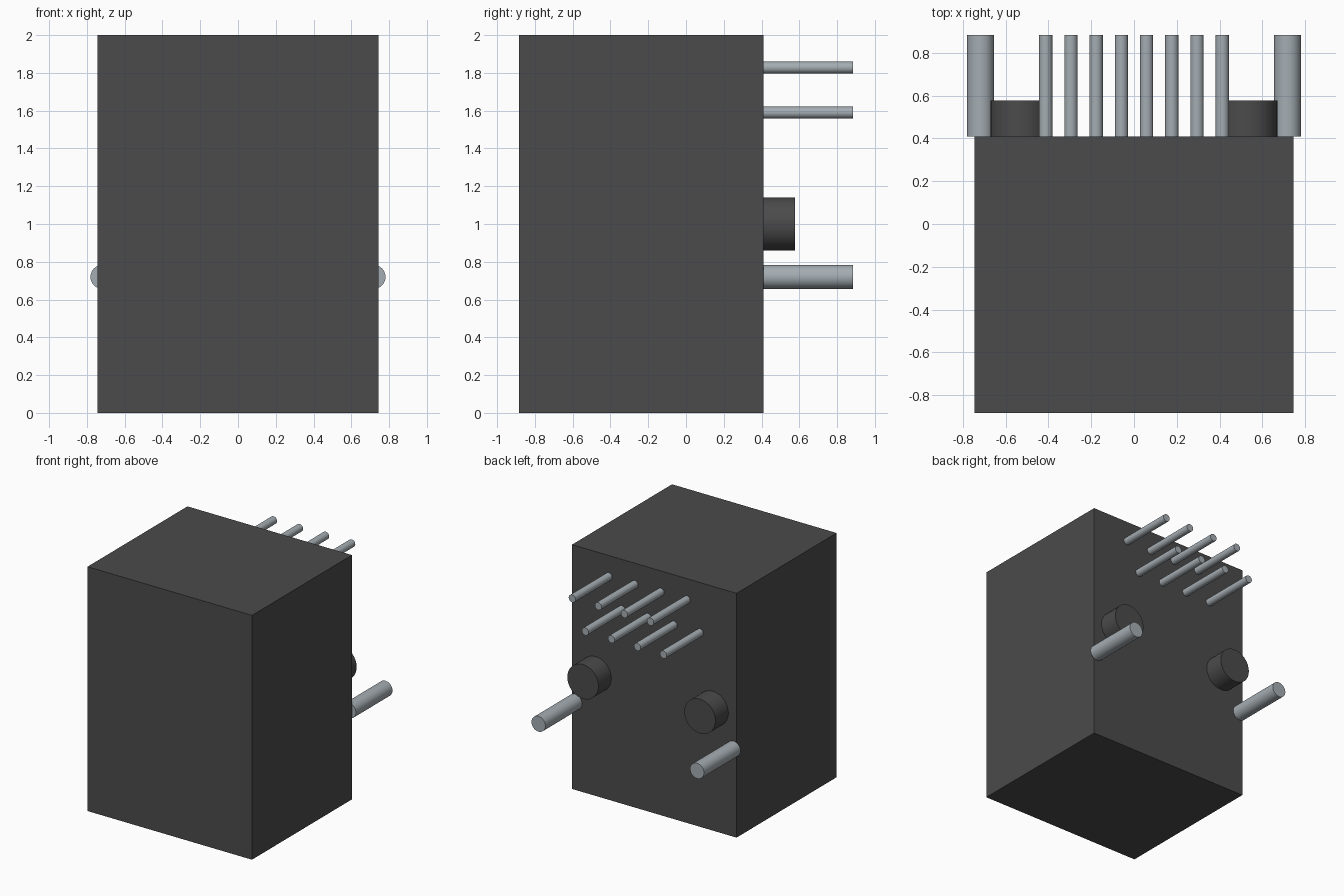
import bpy, math

cube = bpy.data.objects.get("Cube")
if cube:
    bpy.data.objects.remove(cube, do_unlink=True)


def make_material(name, rgb):
    mat = bpy.data.materials.new(name)
    mat.use_nodes = True
    color = (*rgb, 1.0)
    mat.diffuse_color = color
    mat.node_tree.nodes["Principled BSDF"].inputs["Base Color"].default_value = color
    return mat


plastic = make_material("dark grey plastic", (0.07, 0.07, 0.07))
metal = make_material("pale steel", (0.376, 0.42, 0.451))

FRONT, BACK, PIN_END = -0.883, 0.41, 0.883


def rod(name, x, z, radius, end, mat):
    """Round rod running straight back from the housing's rear face."""
    bpy.ops.mesh.primitive_cylinder_add(
        vertices=32, radius=radius, depth=end - BACK,
        location=(x, (BACK + end) / 2, z), rotation=(math.pi / 2, 0, 0))
    obj = bpy.context.object
    obj.name = name
    obj.data.materials.append(mat)
    bpy.ops.object.shade_smooth_by_angle(angle=math.radians(30))


# Housing block
bpy.ops.mesh.primitive_cube_add(size=1, location=(0, (FRONT + BACK) / 2, 1))
housing = bpy.context.object
housing.name = "housing"
housing.scale = (1.49, BACK - FRONT, 2)
bpy.ops.object.transform_apply(location=False, rotation=False, scale=True)
housing.data.materials.append(plastic)

# Locating pegs and shield posts, one pair each
for side, x in (("left", 1), ("right", -1)):
    rod(f"{side}_locating_peg", x * 0.53, 1.0, 0.141, 0.577, plastic)
    rod(f"{side}_shield_post", x * 0.718, 0.72, 0.063, PIN_END, metal)

# Eight contact pins, staggered between two rows
for i in range(8):
    z = 1.828 if i % 2 == 0 else 1.59
    rod(f"contact_pin_{i + 1}", 0.413 - i * 0.118, z, 0.031, PIN_END, metal)
